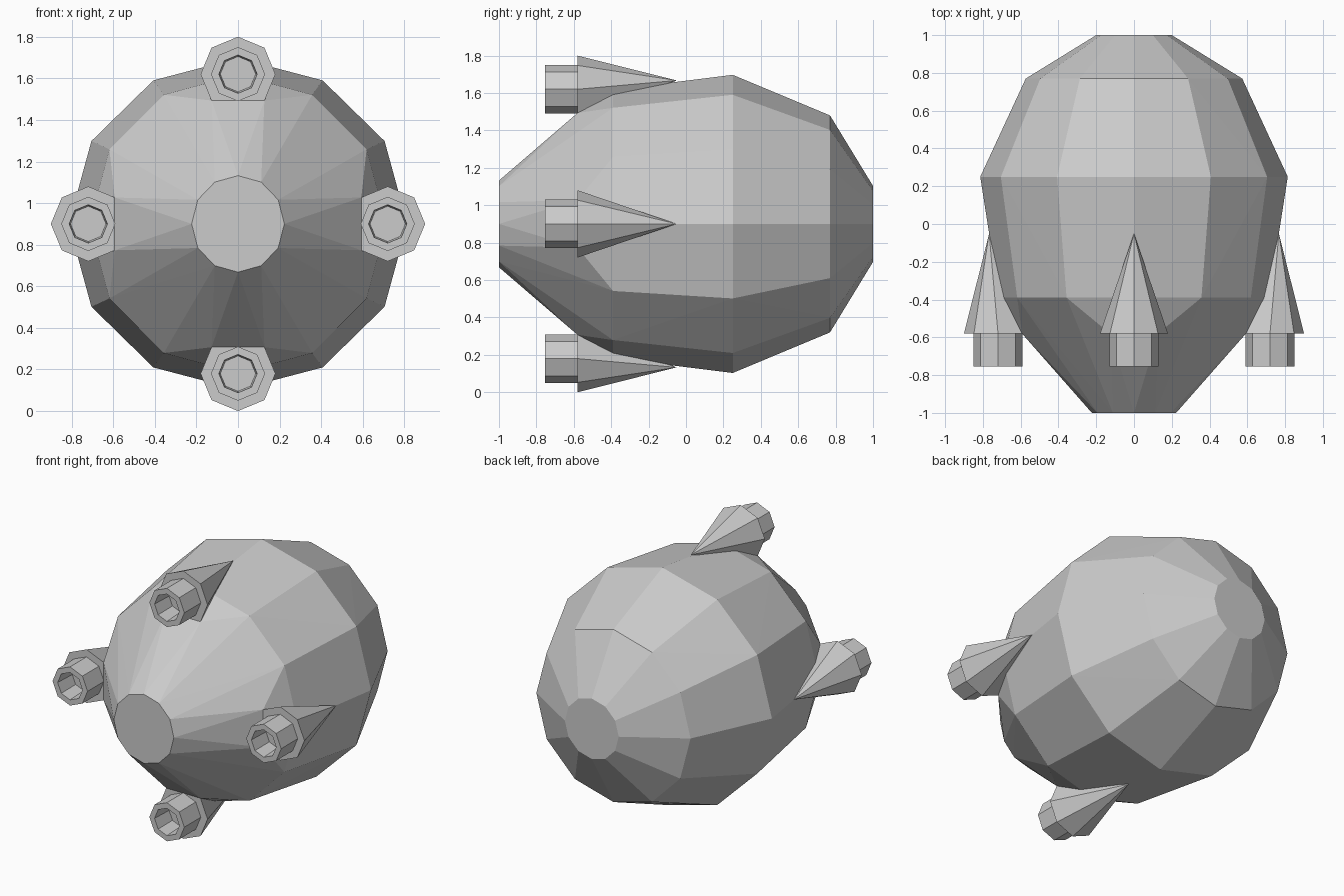
import bpy, bmesh
from math import sin, cos, pi
from mathutils import Matrix, Vector

if "Cube" in bpy.data.objects:
    bpy.data.objects.remove(bpy.data.objects["Cube"])

CZ = 0.9          # height of the long axis
POD_R = 0.72      # distance of each pod from the axis
BASE_Y = -0.58    # rear plane of the pod cones


def finish(bm, name):
    bmesh.ops.recalc_face_normals(bm, faces=bm.faces)
    mesh = bpy.data.meshes.new(name)
    bm.to_mesh(mesh)
    bm.free()
    obj = bpy.data.objects.new(name, mesh)
    bpy.context.collection.objects.link(obj)
    return obj


def ring(bm, n, y, rx, rz, cz=0.0):
    return [bm.verts.new((rx * cos(2 * pi * i / n), y, cz + rz * sin(2 * pi * i / n)))
            for i in range(n)]


def bridge(bm, a, b):
    n = len(a)
    for i in range(n):
        bm.faces.new((a[i], a[(i + 1) % n], b[(i + 1) % n], b[i]))


# Hull: twelve-sided rings plus the blended pod corners, wrapped convexly
bm = bmesh.new()
for y, rx, rz in [(-1, 0.223, 0.232), (-0.39, 0.714, 0.717), (0.25, 0.814, 0.797),
                  (0.77, 0.573, 0.58), (1, 0.2, 0.203)]:
    ring(bm, 12, y, rx, rz, CZ)
for k in range(4):
    for side in (-0.127, 0.127):
        p = Matrix.Rotation(k * pi / 2, 3, 'Y') @ Vector((side, BASE_Y, 0.593))
        bm.verts.new(p + Vector((0, 0, CZ)))
res = bmesh.ops.convex_hull(bm, input=bm.verts[:])
loose = [v for v in bm.verts if not v.link_faces]
bmesh.ops.delete(bm, geom=loose, context='VERTS')
bmesh.ops.dissolve_limit(bm, angle_limit=0.01, verts=bm.verts[:], edges=bm.edges[:])
finish(bm, "hull")

# Thruster pods: octagonal cone, nozzle collar and recessed nozzle
for k, name in enumerate(["top", "right", "bottom", "left"]):
    bm = bmesh.new()
    tip = bm.verts.new((0, -0.05, 0.767))
    loops = [ring(bm, 8, y, r, r, POD_R) for y, r in
             [(BASE_Y, 0.18), (BASE_Y, 0.13), (-0.755, 0.13), (-0.755, 0.092), (-0.61, 0.085)]]
    for i in range(8):
        bm.faces.new((tip, loops[0][i], loops[0][(i + 1) % 8]))
    for a, b in zip(loops, loops[1:]):
        bridge(bm, a, b)
    bm.faces.new(loops[-1])
    bm.transform(Matrix.Translation((0, 0, CZ)) @ Matrix.Rotation(k * pi / 2, 4, 'Y'))
    finish(bm, name + "_thruster_pod")
